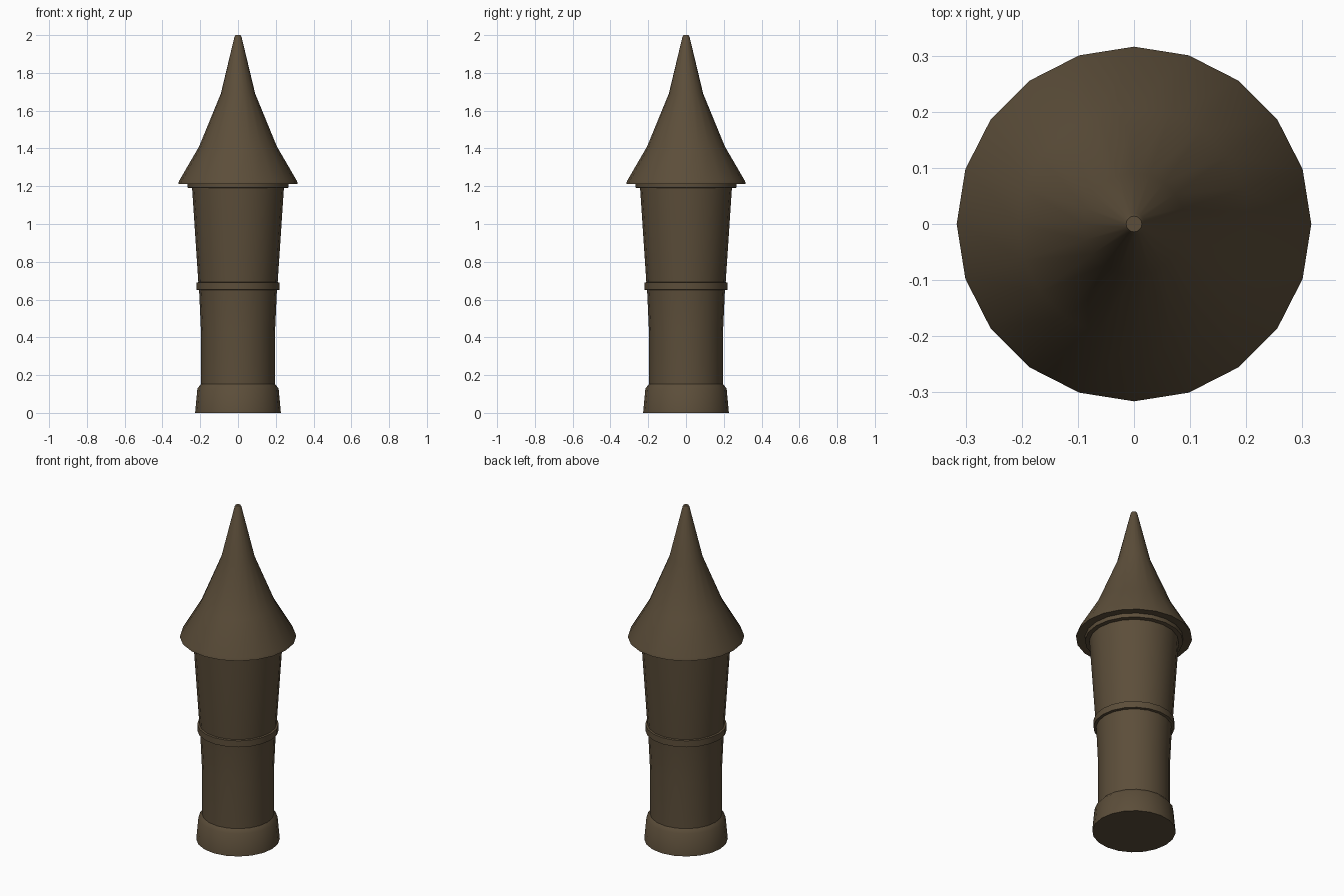
import bpy, math

if "Cube" in bpy.data.objects:
    bpy.data.objects.remove(bpy.data.objects["Cube"])

SIDES = 20

# single weathered brown
brown = bpy.data.materials.new("dark_brown")
brown.diffuse_color = (0.107, 0.076, 0.042, 1)
brown.use_nodes = True
brown.node_tree.nodes["Principled BSDF"].inputs["Base Color"].default_value = brown.diffuse_color


def lathe(name, profile, cap_bottom=False, cap_top=False, angle=40):
    """Spin a list of (radius, height) points around z."""
    verts = [(r * math.cos(2 * math.pi * i / SIDES),
              r * math.sin(2 * math.pi * i / SIDES), z)
             for r, z in profile for i in range(SIDES)]
    faces = []
    for k in range(len(profile) - 1):
        for i in range(SIDES):
            j = (i + 1) % SIDES
            a, b = k * SIDES, (k + 1) * SIDES
            faces.append((a + i, a + j, b + j, b + i))
    if cap_bottom:
        faces.append(tuple(reversed(range(SIDES))))
    if cap_top:
        top = (len(profile) - 1) * SIDES
        faces.append(tuple(range(top, top + SIDES)))
    mesh = bpy.data.meshes.new(name)
    mesh.from_pydata(verts, [], faces)
    mesh.materials.append(brown)
    obj = bpy.data.objects.new(name, mesh)
    bpy.context.collection.objects.link(obj)
    bpy.ops.object.select_all(action='DESELECT')
    obj.select_set(True)
    bpy.context.view_layer.objects.active = obj
    bpy.ops.object.shade_smooth_by_angle(angle=math.radians(angle))
    return obj


# flared foot with a sloped shoulder
lathe("tower_base", [(0.227, 0), (0.215, 0.13), (0.196, 0.152)], cap_bottom=True, angle=50)

# shaft: straight below, widening towards the roof
lathe("tower_shaft", [(0.196, 0.152), (0.196, 0.43), (0.206, 0.65), (0.210, 0.69), (0.243, 1.19)])

# raised ring half way up
lathe("middle_band", [(0.206, 0.65), (0.221, 0.652), (0.221, 0.69), (0.210, 0.692)])

# collar below the eaves
lathe("eaves_collar", [(0.243, 1.19), (0.267, 1.192), (0.267, 1.216)])

# concave pointed roof with flat underside and blunt tip
lathe("spire_roof", [(0.267, 1.216), (0.316, 1.213), (0.312, 1.228), (0.206, 1.41),
                     (0.091, 1.69), (0.019, 1.99), (0.014, 2.0)], cap_top=True, angle=60)
